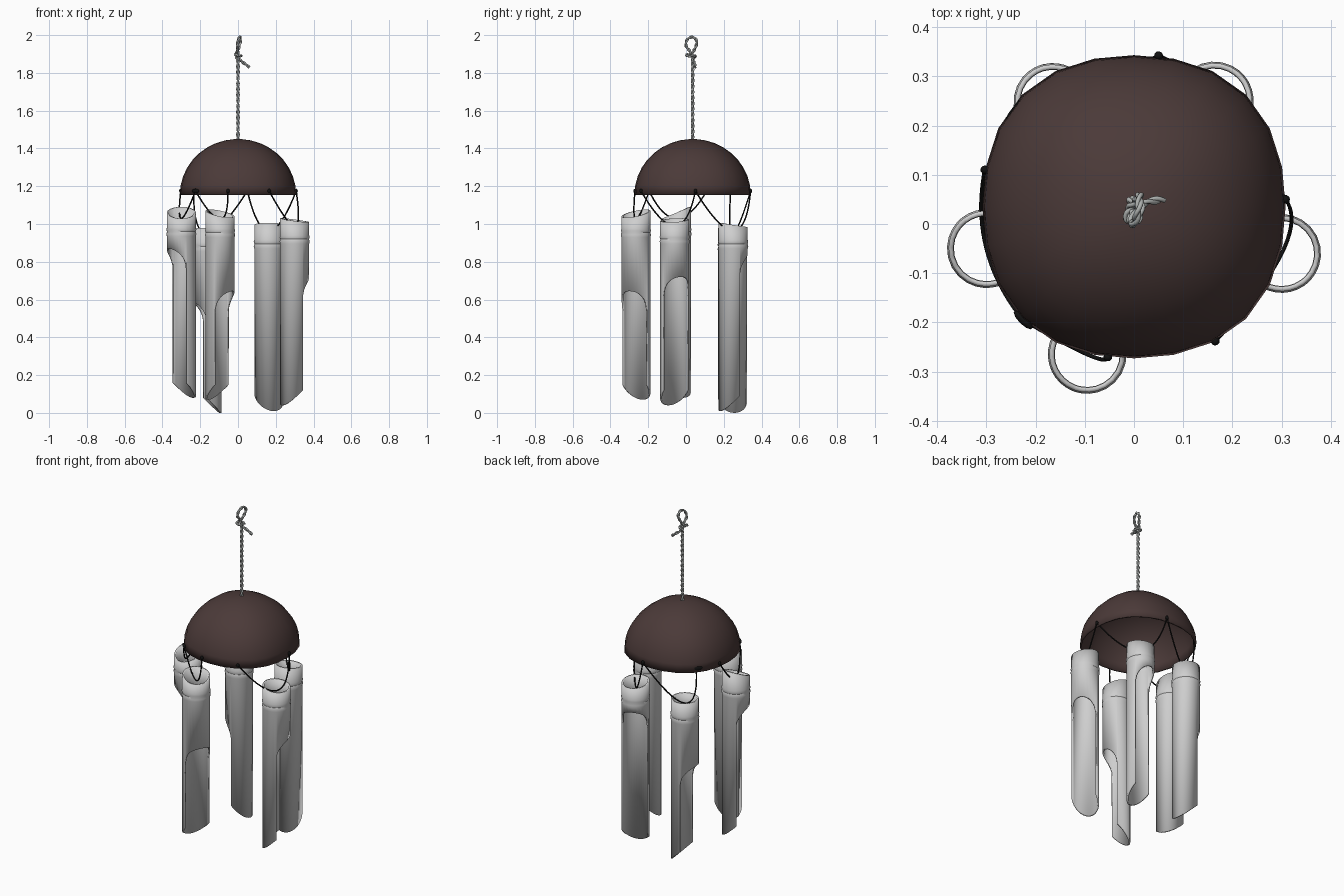
import bpy, bmesh, math
from mathutils import Vector

cube = bpy.data.objects.get("Cube")
if cube:
    bpy.data.objects.remove(cube, do_unlink=True)


def material(name, rgb):
    m = bpy.data.materials.new(name)
    m.use_nodes = True
    m.diffuse_color = (*rgb, 1)
    m.node_tree.nodes["Principled BSDF"].inputs["Base Color"].default_value = (*rgb, 1)
    return m


SHELL = material("dark brown shell", (0.07, 0.042, 0.04))
BAMBOO = material("pale grey bamboo", (0.62, 0.62, 0.62))
ROPE = material("grey rope", (0.42, 0.44, 0.43))
CORD = material("black cord", (0.006, 0.006, 0.006))


def activate(ob):
    bpy.ops.object.select_all(action="DESELECT")
    ob.select_set(True)
    bpy.context.view_layer.objects.active = ob


def finish(name, bm, mat, wall=0):
    me = bpy.data.meshes.new(name)
    bm.to_mesh(me)
    bm.free()
    me.materials.append(mat)
    ob = bpy.data.objects.new(name, me)
    bpy.context.collection.objects.link(ob)
    activate(ob)
    bpy.ops.object.shade_smooth_by_angle(angle=math.radians(40))
    if wall:
        mod = ob.modifiers.new("wall", "SOLIDIFY")
        mod.thickness = wall
        mod.offset = -1
    return ob


def skin(bm, columns, closed=True):
    """Quads between neighbouring columns of points, listed counter-clockwise and top down."""
    cols = [[bm.verts.new(p) for p in c] for c in columns]
    for a, b in zip(cols, cols[1:] + cols[:1]):
        for j in range(len(a) - 1):
            bm.faces.new((a[j], a[j + 1], b[j + 1], b[j]))


def cord(name, strands, radius, mat):
    cu = bpy.data.curves.new(name, "CURVE")
    cu.dimensions = "3D"
    cu.bevel_depth = radius
    cu.bevel_resolution = 1
    cu.use_fill_caps = True
    for pts in strands:
        sp = cu.splines.new("POLY")
        sp.points.add(len(pts) - 1)
        for q, p in zip(sp.points, pts):
            q.co = (*p, 1)
        sp.use_smooth = True
    cu.materials.append(mat)
    ob = bpy.data.objects.new(name, cu)
    bpy.context.collection.objects.link(ob)
    activate(ob)
    bpy.ops.object.convert(target="MESH")


# Domed half shell, slightly squarish in plan, open underneath
CENTRE = Vector((0, 0.035, 1.155))
SIDES, RINGS = 24, 9


def shell_point(ang, lift):
    r = (0.308 + 0.014 * math.sin(2 * ang) ** 2) * math.cos(lift)
    return CENTRE + Vector((r * math.cos(ang), r * math.sin(ang), 0.295 * math.sin(lift)))


bm = bmesh.new()
skin(bm, [[shell_point(math.tau * i / SIDES, math.pi / 2 * (1 - (j + 0.3) / (RINGS + 0.3)))
           for j in range(RINGS + 1)] for i in range(SIDES)])
bmesh.ops.holes_fill(bm, edges=[e for e in bm.edges if e.is_boundary and e.verts[0].co.z > 1.4], sides=0)
bmesh.ops.recalc_face_normals(bm, faces=bm.faces)
if sum(f.normal.dot(f.calc_center_median() - CENTRE) for f in bm.faces) < 0:
    bmesh.ops.reverse_faces(bm, faces=bm.faces)
finish("shell_dome", bm, SHELL, 0.01)


# Bamboo tubes: scooped open on one side, slanted at both ends, with a node ridge
RADIUS = 0.077


def tube(name, x, y, top, tilt, arch, low, facing):
    limit = math.radians(82)
    face = math.radians(facing)
    inside = [limit * math.sin(math.pi / 2 * k / 8) for k in range(-8, 9)]
    outside = [limit + 0.01 + (math.tau - 2 * limit - 0.02) * k / 18 for k in range(19)]
    columns = []
    for n, phi in enumerate(inside + outside):
        c, s = math.cos(face + phi), math.sin(face + phi)
        if n < len(inside):
            end = arch - 0.11 * (1 - math.sqrt(max(0, 1 - (phi / limit) ** 2)))
        else:
            end = low + 0.07 * (1 + math.cos(phi))
        rows = [(top + RADIUS * (tilt[0] * c + tilt[1] * s), RADIUS)]
        for drop, swell in ((0.08, 0), (0.09, 0.003), (0.1, -0.001), (0.112, 0.003), (0.125, 0)):
            rows.append((top - drop, RADIUS + swell))
        rows.append((end, RADIUS))
        columns.append([(x + r * c, y + r * s, z) for z, r in rows])
    bm = bmesh.new()
    skin(bm, columns)
    finish(name, bm, BAMBOO, 0.01)


tubes = {
    "right": (-0.30, -0.05, 1.06, (0, 0.4), 0.87, 0.08, 209),
    "front": (-0.095, -0.265, 1.055, (-0.2, 0.2), 0.645, 0.07, -29),
    "left": (0.30, -0.06, 1.02, (-0.13, 0.05), 0.72, 0.04, 27),
    "back_left": (0.163, 0.25, 0.995, (0, -0.15), 0.84, 0.01, 110),
    "back_right": (-0.165, 0.247, 0.98, (0, 0), 0.59, 0.0, 187),
}
for key, spec in tubes.items():
    tube(key + "_tube", *spec)


# Hanging cords, each drooping from two rim holes through the top of a tube
holes = {k: Vector((*p, 1.175)) for k, p in {
    "a": (-0.303, 0.11), "b": (-0.225, -0.195), "c": (-0.053, -0.27), "d": (0.165, -0.238),
    "e": (0.308, 0.05), "f": (0.05, 0.342), "g": (-0.235, 0.237)}.items()}
for key, start, stop in (("right", "a", "b"), ("front", "b", "c"), ("left", "d", "e"),
                         ("back_left", "e", "f"), ("back_right", "f", "g")):
    x, y, top = tubes[key][:3]
    p, q = holes[start], holes[stop]
    sag = Vector((x, y, top - 0.03)) - (p + q) / 2
    cord(key + "_cord", [[p.lerp(q, t / 20) + sag * (4 * t / 20 * (1 - t / 20)) for t in range(21)]],
         0.004, CORD)


# Knots at the rim holes, with two bigger tangles
for key, p in holes.items():
    size = {"b": 0.026, "g": 0.04}.get(key, 0.009)
    bm = bmesh.new()
    bmesh.ops.create_icosphere(bm, subdivisions=2, radius=1)
    out = Vector((p.x, p.y - CENTRE.y, 0)).normalized()
    along = Vector((-out.y, out.x, 0))
    for v in bm.verts:
        c = v.co.copy()
        v.co = p + along * c.x * size + out * c.y * 0.009 + Vector((0, 0, c.z * max(0.012, size * 0.45)))
    finish("knot_" + key, bm, CORD)


# Twisted hanging rope with an eye, a wrapped knot and a loose tail
def smooth_path(pts, step=0.005):
    pts = [Vector(p) for p in pts]
    ext = [2 * pts[0] - pts[1]] + pts + [2 * pts[-1] - pts[-2]]
    path = []
    for a, b, c, d in zip(ext, ext[1:], ext[2:], ext[3:]):
        n = max(2, int((c - b).length / step))
        for k in range(n):
            t = k / n
            path.append(0.5 * (2 * b + (c - a) * t + (2 * a - 5 * b + 4 * c - d) * t * t
                               + (3 * b - a - 3 * c + d) * t ** 3))
    return path + [pts[-1]]


def rope(name, pts, thick):
    path = smooth_path(pts)
    strands = [[], []]
    run = 0
    for i, p in enumerate(path):
        tangent = (path[min(i + 1, len(path) - 1)] - path[max(i - 1, 0)]).normalized()
        n = tangent.cross(Vector((1, 0.1, 0))).normalized()
        b = tangent.cross(n)
        if i:
            run += (p - path[i - 1]).length
        for k in (0, 1):
            a = math.tau * run / 0.06 + k * math.pi
            strands[k].append(p + (n * math.cos(a) + b * math.sin(a)) * thick * 0.8)
    cord(name, strands, thick, ROPE)


rope("hanging_rope", [(0, 0.035, 1.43), (0, 0.035, 1.6), (0, 0.035, 1.75), (0, 0.035, 1.87)], 0.0055)
rope("rope_eye", [(0, 0.035, 1.865), (0, 0.03, 1.9), (-0.004, 0, 1.945), (0.004, 0.01, 1.98),
                  (0.01, 0.038, 1.989), (0.012, 0.058, 1.965), (0.002, 0.045, 1.925),
                  (-0.012, 0.028, 1.9), (-0.012, 0.006, 1.897), (0.008, 0.008, 1.89),
                  (0.014, 0.04, 1.89), (-0.008, 0.05, 1.885), (0.005, 0.035, 1.872),
                  (0.03, 0.045, 1.853), (0.06, 0.05, 1.83)], 0.005)
